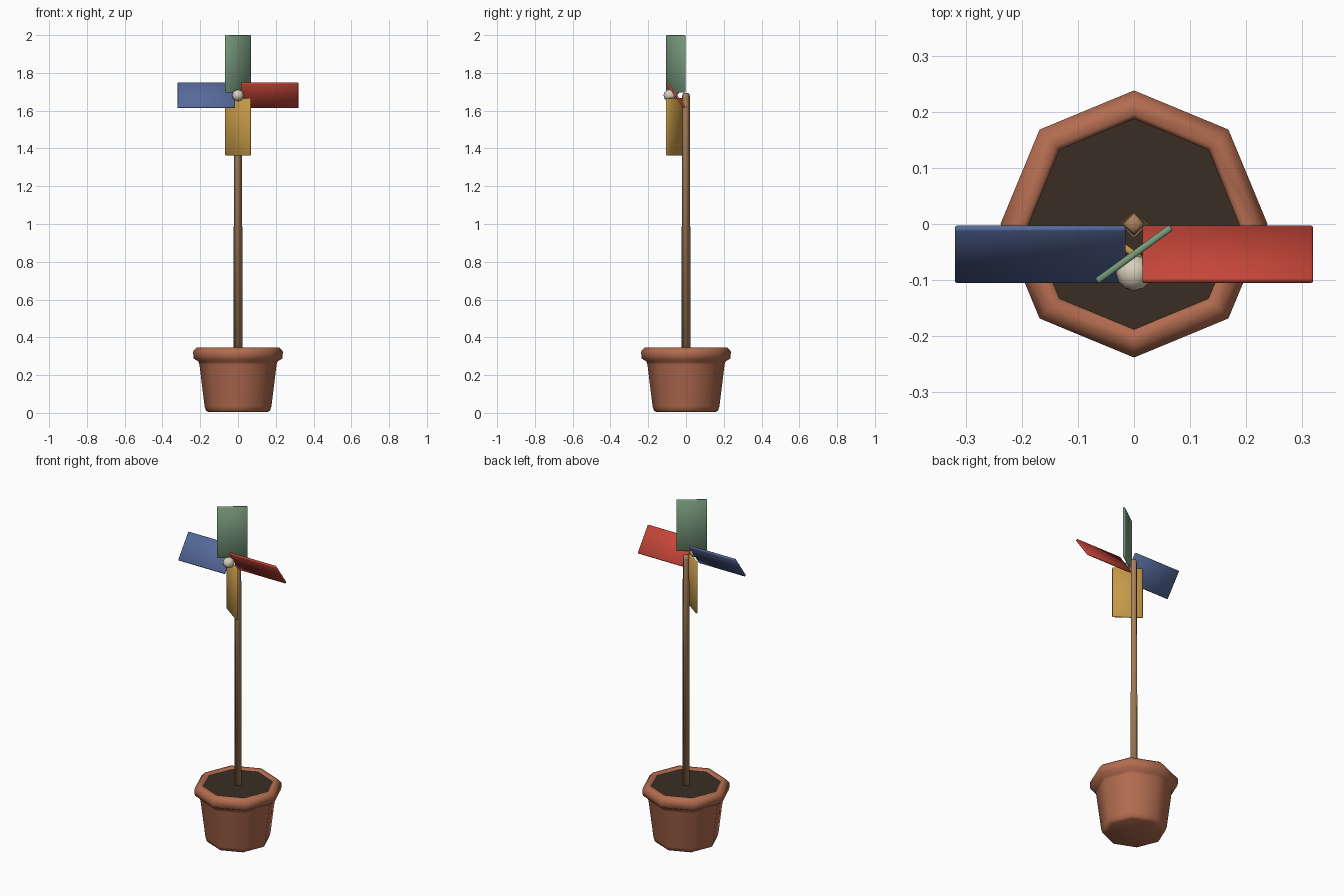
import bpy, bmesh, math
from mathutils import Matrix, Vector

cube = bpy.data.objects.get("Cube")
if cube:
    bpy.data.objects.remove(cube, do_unlink=True)


def material(name, rgb):
    m = bpy.data.materials.new(name)
    m.use_nodes = True
    m.diffuse_color = (*rgb, 1)
    m.node_tree.nodes["Principled BSDF"].inputs["Base Color"].default_value = (*rgb, 1)
    return m


terracotta = material("terracotta", (0.45, 0.15, 0.08))
earth = material("dark earth", (0.042, 0.027, 0.017))
wood = material("wood", (0.40, 0.22, 0.107))
cream = material("cream", (0.70, 0.62, 0.50))
green = material("sage green", (0.19, 0.33, 0.205))
red = material("red", (0.56, 0.061, 0.041))
yellow = material("ochre yellow", (0.56, 0.32, 0.065))
blue = material("blue", (0.091, 0.141, 0.32))


def add_object(name, bm, mat, smooth=True):
    bmesh.ops.recalc_face_normals(bm, faces=bm.faces)
    mesh = bpy.data.meshes.new(name)
    bm.to_mesh(mesh)
    bm.free()
    mesh.materials.append(mat)
    for p in mesh.polygons:
        p.use_smooth = smooth
    obj = bpy.data.objects.new(name, mesh)
    bpy.context.collection.objects.link(obj)
    return obj


def lathe(name, profile, sides, mat, smooth=True):
    """Revolve (radius, height) points, with the open ends capped."""
    bm = bmesh.new()
    rings = []
    for r, z in profile:
        rings.append([bm.verts.new((r * math.cos(math.tau * i / sides),
                                    r * math.sin(math.tau * i / sides), z))
                      for i in range(sides)])
    for a, b in zip(rings, rings[1:]):
        for i in range(sides):
            j = (i + 1) % sides
            bm.faces.new((a[i], a[j], b[j], b[i]))
    bm.faces.new(rings[0])
    bm.faces.new(rings[-1])
    return add_object(name, bm, mat, smooth)


# Octagonal pot with a rolled rim, and the soil inside it
lathe("pot", [(0.155, 0.004), (0.170, 0.012), (0.177, 0.035), (0.204, 0.255),
              (0.209, 0.272), (0.235, 0.288), (0.238, 0.325), (0.219, 0.346),
              (0.196, 0.346), (0.187, 0.336), (0.185, 0.30)], 8, terracotta)
lathe("soil", [(0.188, 0.31), (0.188, 0.337)], 8, earth, smooth=False)

# Four-sided stake
lathe("stake", [(0.024, 0.30), (0.021, 1.672), (0.019, 1.686), (0.012, 1.693)], 4, wood)

# Pitched blades, turned in quarter steps around the hub
HUB_Z = 1.681
for k, (name, mat) in enumerate((("top_blade", green), ("left_blade", red),
                                 ("bottom_blade", yellow), ("right_blade", blue))):
    bm = bmesh.new()
    bmesh.ops.create_cube(bm, size=1)
    bmesh.ops.scale(bm, vec=Vector((0.164, 0.012, 0.304)), verts=bm.verts)
    bmesh.ops.bevel(bm, geom=bm.edges[:], offset=0.003, segments=1, affect='EDGES')
    bm.transform(Matrix.Translation((0, -0.054, HUB_Z))
                 @ Matrix.Rotation(k * math.pi / 2, 4, 'Y')
                 @ Matrix.Translation((0, 0, 0.167))
                 @ Matrix.Rotation(math.radians(36), 4, 'Z'))
    add_object(name, bm, mat)

# Round hub in front of the blades
bm = bmesh.new()
bmesh.ops.create_uvsphere(bm, u_segments=8, v_segments=6, radius=0.032)
bm.transform(Matrix.Translation((0, -0.087, HUB_Z)) @ Matrix.Rotation(math.pi / 2, 4, 'X'))
add_object("hub", bm, cream)
